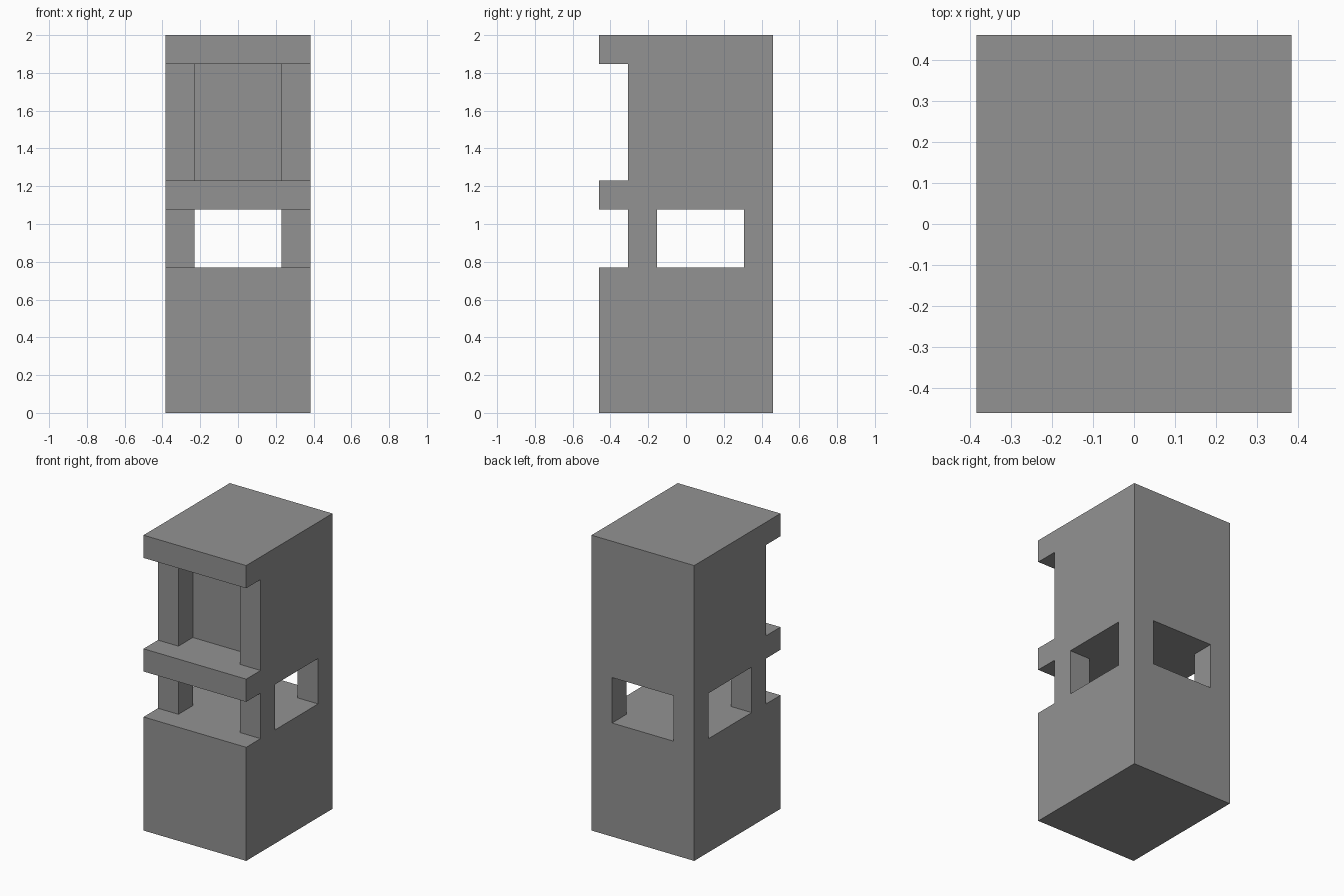
import bpy

cube = bpy.data.objects.get("Cube")
if cube:
    bpy.data.objects.remove(cube, do_unlink=True)

U = 2 / 13  # one grid module


def box(name, x, y, z):
    """Box from (low, high) extents given in modules."""
    bpy.ops.mesh.primitive_cube_add(size=1)
    ob = bpy.context.object
    ob.name = name
    for v in ob.data.vertices:
        v.co = [U * (hi if c > 0 else lo) for c, (lo, hi) in zip(v.co, (x, y, z))]
    return ob


def cut(target, name, x, y, z):
    """Subtract a box from the target and remove the cutter."""
    cutter = box(name, x, y, z)
    mod = target.modifiers.new(name, 'BOOLEAN')
    mod.operation = 'DIFFERENCE'
    mod.solver = 'EXACT'
    mod.object = cutter
    bpy.context.view_layer.objects.active = target
    bpy.ops.object.modifier_apply(modifier=mod.name)
    bpy.data.objects.remove(cutter, do_unlink=True)


grey = bpy.data.materials.new("grey")
grey.use_nodes = True
colour = (0.29, 0.29, 0.29, 1)
grey.diffuse_color = colour
grey.node_tree.nodes["Principled BSDF"].inputs["Base Color"].default_value = colour

# Solid tower block
tower = box("tower", (-2.5, 2.5), (-3, 3), (0, 13))

# Front set-backs between base, middle ledge and cap
cut(tower, "lower_setback", (-4, 4), (-4, -2), (5, 7))
cut(tower, "upper_setback", (-4, 4), (-4, -2), (8, 12))

# Shallow niche between the upper posts
cut(tower, "upper_niche", (-1.5, 1.5), (-4, -1), (8, 12))

# Open middle storey: front-to-back and side-to-side passages
cut(tower, "long_passage", (-1.5, 1.5), (-4, 4), (5, 7))
cut(tower, "cross_passage", (-4, 4), (-1, 2), (5, 7))

# Flat-shaded single colour
tower.data.materials.clear()
tower.data.materials.append(grey)
for p in tower.data.polygons:
    p.material_index = 0
    p.use_smooth = False
